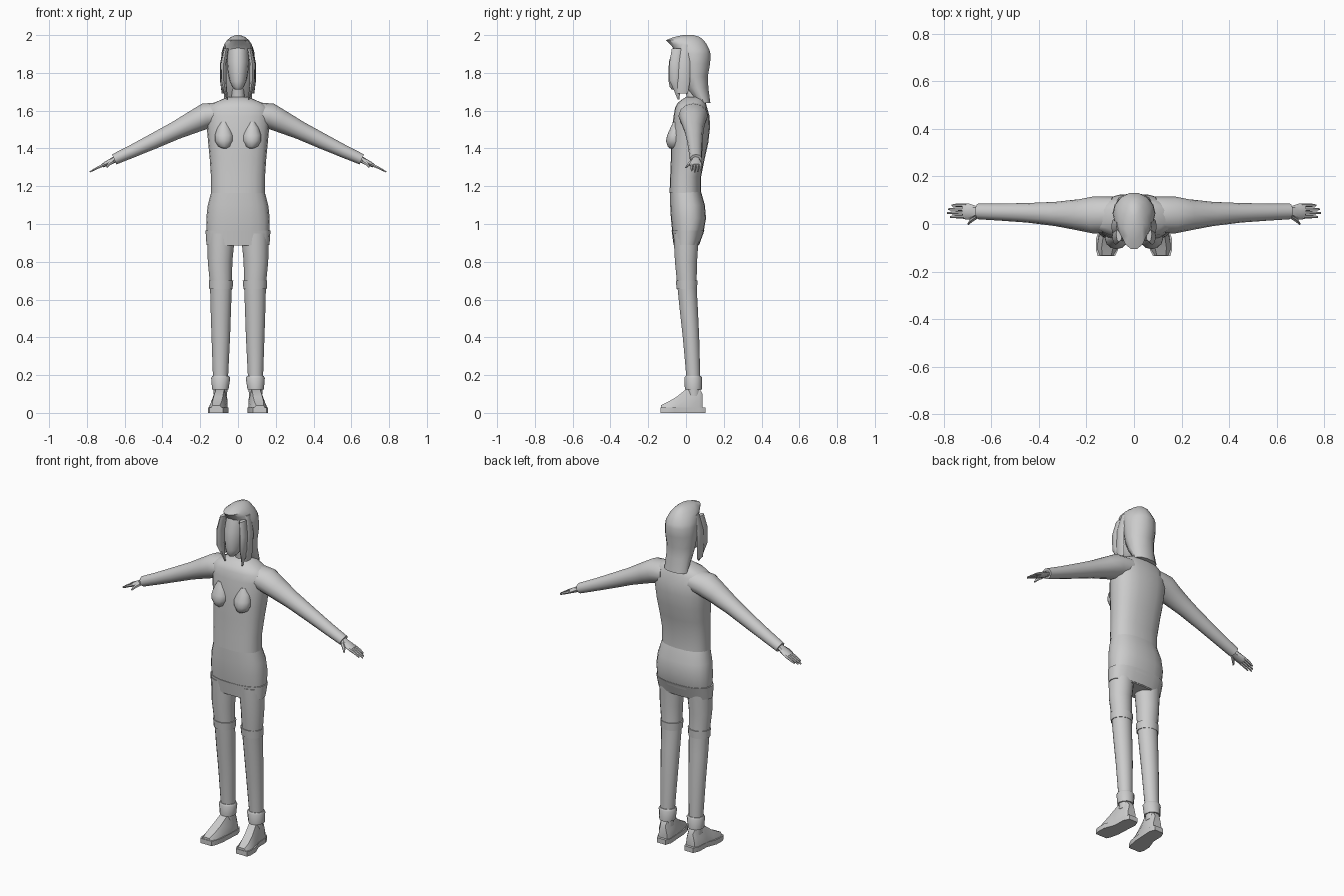
import bpy, bmesh, math
from mathutils import Vector


def loft(name, rings, mirror=False, angle=40):
    """Skin a list of equal-length point rings, capping both ends."""
    bm = bmesh.new()
    vs = [[bm.verts.new(p) for p in r] for r in rings]
    n = len(vs[0])
    for a, b in zip(vs, vs[1:]):
        for i in range(n):
            bm.faces.new((a[i], a[(i + 1) % n], b[(i + 1) % n], b[i]))
    bm.faces.new(vs[0])
    bm.faces.new(vs[-1])
    bmesh.ops.recalc_face_normals(bm, faces=bm.faces[:])
    me = bpy.data.meshes.new(name)
    bm.to_mesh(me)
    bm.free()
    ob = bpy.data.objects.new(name, me)
    bpy.context.collection.objects.link(ob)
    if mirror:
        m = ob.modifiers.new("Mirror", 'MIRROR')
        m.use_bisect_axis[0] = False
        m.use_mirror_merge = False
    ob["angle"] = angle
    return ob


def oval(t, power):
    c, s = math.cos(t), math.sin(t)
    e = 2 / power
    return math.copysign(abs(c) ** e, c), math.copysign(abs(s) ** e, s)


def stack(name, rows, sides=16, power=2, **kw):
    """Vertical part; rows are (z, x0, x1, y0, y1)."""
    rings = []
    for z, x0, x1, y0, y1 in rows:
        pts = [oval(2 * math.pi * i / sides, power) for i in range(sides)]
        rings.append([((x0 + x1) / 2 + (x1 - x0) / 2 * u,
                       (y0 + y1) / 2 + (y1 - y0) / 2 * v, z) for u, v in pts])
    return loft(name, rings, **kw)


def body(name, rows, **kw):
    """Centred vertical part; rows are (z, half width, y0, y1)."""
    return stack(name, [(z, -w, w, a, b) for z, w, a, b in rows], **kw)


def limb(name, rows, sides=12):
    """Mirrored part along x; rows are (x, y, z, y radius, normal radius)."""
    cs = [Vector(r[:3]) for r in rows]
    rings = []
    for i, r in enumerate(rows):
        d = (cs[min(i + 1, len(cs) - 1)] - cs[max(i - 1, 0)])
        n = Vector((-d.z, 0, d.x)).normalized()
        rings.append([cs[i] + Vector((0, r[3] * math.cos(t), 0)) + n * r[4] * math.sin(t)
                      for t in (2 * math.pi * k / sides for k in range(sides))])
    return loft(name, rings, mirror=True)


# Torso: long shirt, ending at the waist
body("shirt", [(1.165, .143, -.087, .08), (1.25, .143, -.084, .08), (1.35, .15, -.08, .1),
               (1.43, .158, -.08, .118), (1.51, .165, -.074, .127), (1.57, .168, -.066, .125),
               (1.615, .165, -.058, .112), (1.64, .13, -.045, .105),
               (1.66, .085, -.02, .095), (1.672, .05, .0, .085)], sides=20, power=2.4)
# Skirt with hem band
body("skirt", [(.885, .16, -.062, .066), (.95, .165, -.072, .092), (1.03, .168, -.08, .106),
               (1.1, .16, -.084, .1), (1.18, .139, -.084, .077)], sides=20, power=2.4)
body("hem_band", [(.89, .167, -.066, .07), (.965, .172, -.076, .097)], sides=20, power=2.4)

# Bust
stack("bust", [(1.4, .06, .08, -.085, -.06), (1.41, .04, .105, -.097, -.02),
               (1.44, .025, .122, -.106, -.02), (1.47, .025, .122, -.1, -.02),
               (1.51, .04, .11, -.082, -.02), (1.54, .06, .09, -.068, -.04)],
      sides=12, mirror=True)

# Legs, stocking tops and ankle cuffs
stack("leg", [(.09, .058, .128, .005, .078), (.2, .052, .133, .0, .076),
              (.4, .042, .14, -.018, .071), (.55, .037, .145, -.035, .064),
              (.68, .032, .148, -.048, .057), (.8, .03, .16, -.06, .06),
              (.95, .015, .162, -.068, .07)], sides=14, mirror=True)
stack("stocking_top", [(.655, .029, .152, -.051, .06), (.7, .025, .154, -.055, .062)],
      sides=14, mirror=True)
stack("ankle_cuff", [(.125, .05, .137, -.006, .086), (.185, .041, .142, -.009, .086),
                     (.195, .047, .137, -.003, .08)], sides=12, mirror=True)

# Shoes: upper and sole
foot = [(.088, .09, .028, .1), (.07, .092, .038, .13), (.0, .095, .04, .125),
        (-.05, .105, .044, .085), (-.1, .112, .044, .056), (-.132, .115, .034, .04)]
loft("shoe", [[(c - w, y, .02), (c - w * .95, y, h * .55), (c - w * .55, y, h),
               (c + w * .55, y, h), (c + w * .95, y, h * .55), (c + w, y, .02)]
              for y, c, w, h in foot], mirror=True)
sole = [(.103, .09, .028), (.07, .092, .042), (.0, .095, .041),
        (-.06, .108, .051), (-.11, .114, .046), (-.135, .116, .036)]
loft("sole", [[(c - w, y, 0), (c - w, y, .028), (c + w, y, .028), (c + w, y, 0)]
              for y, c, w in sole], mirror=True, angle=30)

# Sleeved arms
limb("arm", [(.09, .04, 1.585, .075, .06), (.17, .038, 1.572, .078, .068),
             (.23, .038, 1.543, .066, .06), (.33, .042, 1.495, .051, .048),
             (.45, .047, 1.437, .041, .041), (.56, .05, 1.385, .036, .034),
             (.655, .053, 1.342, .033, .029)])
# Hands with fingers and thumb
limb("palm", [(.635, .053, 1.35, .02, .02), (.665, .052, 1.335, .024, .016),
              (.695, .052, 1.32, .034, .014), (.718, .054, 1.309, .033, .01)], sides=8)
for i, (y, tip) in enumerate([(.03, .772), (.046, .785), (.062, .78), (.078, .765)]):
    limb(f"finger_{i + 1}", [(.705, y, 1.315, .008, .009), (.745, y + .001, 1.297, .007, .007),
                             (tip, y, 1.309 - (tip - .718) * .5, .004, .004)], sides=6)
limb("thumb", [(.66, .035, 1.335, .014, .012), (.682, .017, 1.318, .01, .01),
               (.696, .0, 1.3, .005, .005)], sides=6)

# Neck and head
body("neck", [(1.63, .045, .0, .085), (1.68, .034, .002, .07), (1.78, .034, -.02, .05)], sides=12)
body("head", [(1.712, .016, -.075, -.03), (1.725, .03, -.086, -.01), (1.755, .044, -.092, .03),
              (1.8, .053, -.094, .06), (1.86, .059, -.09, .07), (1.94, .058, -.066, .08)])

# Hair: crown with overhanging fringe, flowing to the nape
body("hair", [(1.64, .072, .06, .13), (1.72, .076, .0, .12), (1.78, .083, -.025, .117),
              (1.85, .09, -.04, .13), (1.9, .088, -.052, .132), (1.92, .084, -.06, .127),
              (1.95, .073, -.085, .113), (1.973, .058, -.108, .096),
              (1.99, .038, -.065, .075), (2.0, .012, -.015, .04)], sides=14)
# Face-framing locks and thinner side strands
stack("front_lock", [(1.66, .053, .06, -.045, -.035), (1.71, .058, .078, -.065, -.03),
                     (1.76, .062, .09, -.088, -.025), (1.85, .06, .092, -.088, -.02),
                     (1.93, .05, .075, -.075, -.01)], sides=8, mirror=True)
stack("side_strand", [(1.69, .074, .086, -.045, .01), (1.75, .076, .094, -.045, .02),
                      (1.85, .078, .095, -.04, .02), (1.95, .06, .074, -.025, .02)],
      sides=8, mirror=True)

# Smooth shading with crisp edges
for ob in list(bpy.context.collection.objects):
    bpy.ops.object.select_all(action='DESELECT')
    ob.select_set(True)
    bpy.context.view_layer.objects.active = ob
    bpy.ops.object.shade_smooth_by_angle(angle=math.radians(ob["angle"]))
